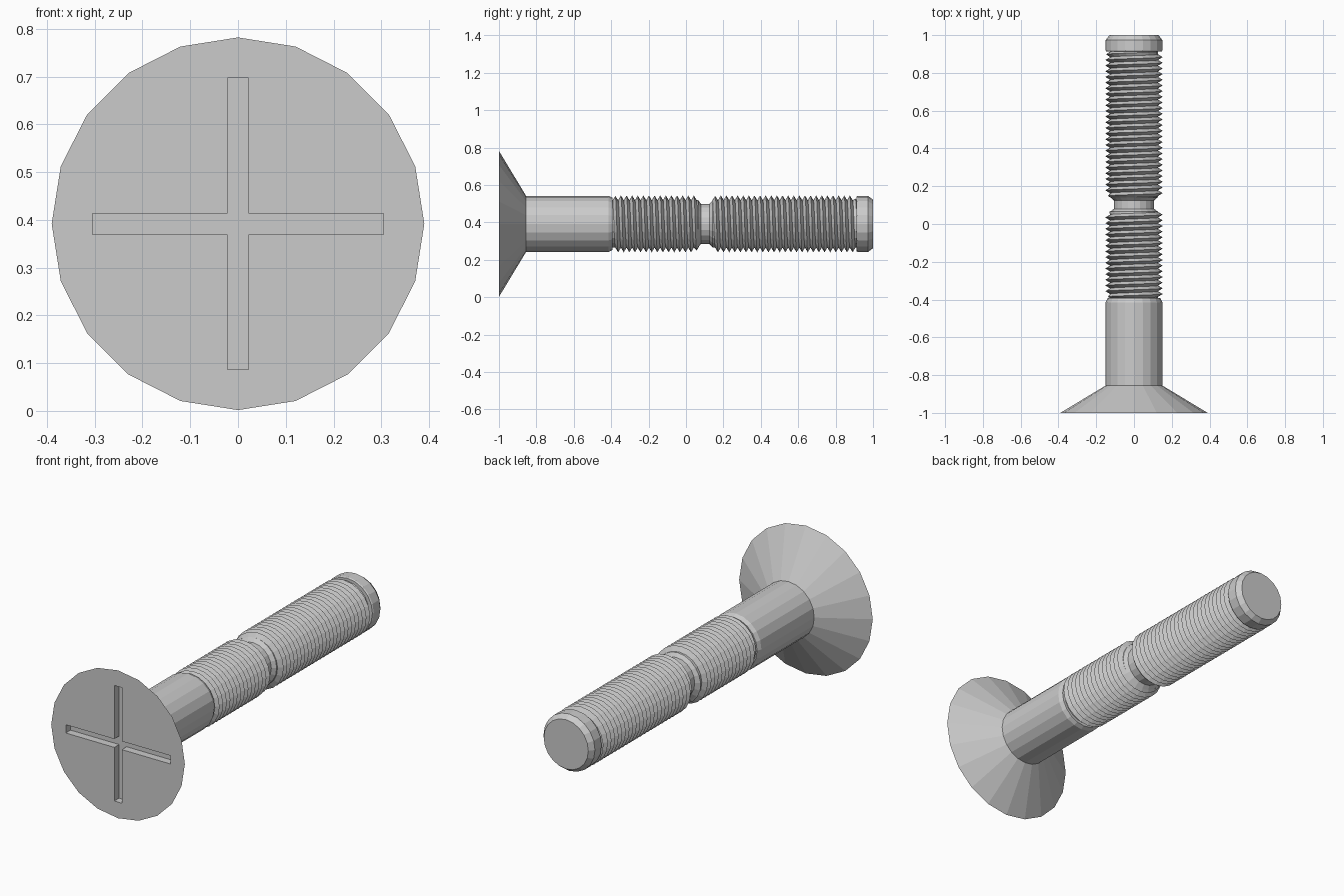
import bpy, bmesh
from math import sin, cos, pi

if "Cube" in bpy.data.objects:
    bpy.data.objects.remove(bpy.data.objects["Cube"])

CZ = 0.392          # height of the bolt axis
SIDES = 20
ROOT, CREST, PITCH = 0.127, 0.152, 0.03


def ring_point(r, y, k):
    a = 2 * pi * k / SIDES
    return (r * sin(a), y, CZ + r * cos(a))


def make_object(name, bm):
    bmesh.ops.recalc_face_normals(bm, faces=bm.faces)
    mesh = bpy.data.meshes.new(name)
    bm.to_mesh(mesh)
    bm.free()
    obj = bpy.data.objects.new(name, mesh)
    bpy.context.collection.objects.link(obj)
    return obj


def lathe(name, profile):
    bm = bmesh.new()
    rings = [[bm.verts.new(ring_point(r, y, k)) for k in range(SIDES)]
             for r, y in profile]
    for a, b in zip(rings, rings[1:]):
        for k in range(SIDES):
            n = (k + 1) % SIDES
            bm.faces.new((a[k], a[n], b[n], b[k]))
    bm.faces.new(rings[0])
    bm.faces.new(rings[-1])
    return make_object(name, bm)


def thread(name, y0, y1):
    """Right-handed V thread that runs out to the root at both ends."""
    bm = bmesh.new()

    def point(r, y, k):
        y = min(max(y, y0), y1)
        r = min(r, ROOT + 1.5 * min(y - y0, y1 - y))
        return bm.verts.new(ring_point(r, y, k))

    steps = int(((y1 - y0) / PITCH + 2) * SIDES)
    root, crest = [], []
    for i in range(steps + SIDES):
        y = y0 + PITCH * (i / SIDES - 1)
        root.append(point(ROOT, y, i))
        crest.append(point(CREST, y + PITCH / 2, i))
    for i in range(steps - 1):
        j = i + SIDES
        bm.faces.new((root[i], root[i + 1], crest[i + 1], crest[i]))
        bm.faces.new((crest[i], crest[i + 1], root[j + 1], root[j]))
    bmesh.ops.remove_doubles(bm, verts=bm.verts, dist=1e-5)
    bmesh.ops.dissolve_degenerate(bm, dist=1e-6, edges=bm.edges)
    return make_object(name, bm)


# Countersunk head, plain shank, thread core, neck and chamfered tip
body = lathe("bolt_body", [
    (0.39, -1.0), (0.15, -0.855), (0.15, -0.415), (0.14, -0.393),
    (ROOT, -0.393), (ROOT, 0.065), (0.107, 0.08), (0.107, 0.125),
    (ROOT, 0.143), (ROOT, 0.912), (0.146, 0.912), (0.15, 0.918),
    (0.15, 0.973), (0.13, 1.0)])

# Threaded sections either side of the neck
thread("thread_near_head", -0.393, 0.067)
thread("thread_near_tip", 0.141, 0.912)

# Cross slot cut into the head
L, W = 0.305, 0.022
outline = []
for c, s in ((1, 0), (0, 1), (-1, 0), (0, -1)):
    for u, v in ((L, -W), (L, W), (W, W)):
        outline.append((u * c - v * s, u * s + v * c))
bm = bmesh.new()
face = bm.faces.new([bm.verts.new((x, -1.1, CZ + z)) for x, z in outline])
ext = bmesh.ops.extrude_face_region(bm, geom=[face], use_keep_orig=True)
for v in ext["geom"]:
    if isinstance(v, bmesh.types.BMVert):
        v.co.y = -0.96
cutter = make_object("slot_cutter", bm)
cutter.hide_render = True
cutter.hide_viewport = True

cut = body.modifiers.new("slot", 'BOOLEAN')
cut.operation = 'DIFFERENCE'
cut.solver = 'EXACT'
cut.object = cutter
